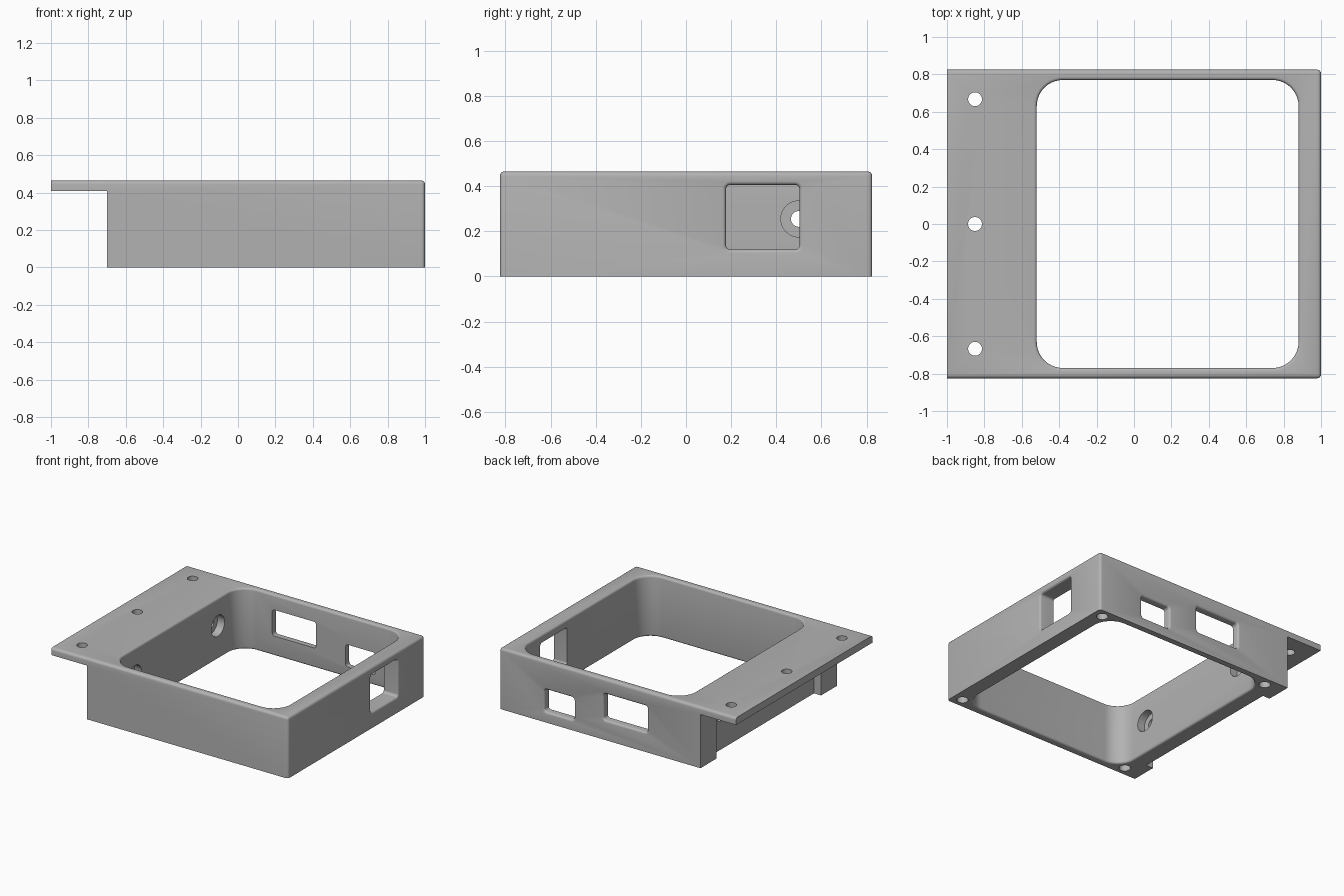
import bpy, bmesh, math

if "Cube" in bpy.data.objects:
    bpy.data.objects.remove(bpy.data.objects["Cube"])

HALF_Y, TOP, FLANGE_Z = 0.825, 0.465, 0.41
FILLET = 0.016

grey = bpy.data.materials.new("plain grey")
grey.use_nodes = True
colour = (0.45, 0.45, 0.45, 1)
grey.diffuse_color = colour
grey.node_tree.nodes["Principled BSDF"].inputs["Base Color"].default_value = colour


def make_object(name, bm):
    bmesh.ops.recalc_face_normals(bm, faces=bm.faces)
    mesh = bpy.data.meshes.new(name)
    bm.to_mesh(mesh)
    bm.free()
    mesh.materials.append(grey)
    obj = bpy.data.objects.new(name, mesh)
    bpy.context.collection.objects.link(obj)
    return obj


def ring(hu, hv, r, steps=10):
    """Outline of a rounded rectangle."""
    if r == 0:
        return [(hu, hv), (-hu, hv), (-hu, -hv), (hu, -hv)]
    pts = []
    for k, (su, sv) in enumerate([(1, 1), (-1, 1), (-1, -1), (1, -1)]):
        for i in range(steps + 1):
            a = (k + i / steps) * math.pi / 2
            pts.append((su * (hu - r) + r * math.cos(a), sv * (hv - r) + r * math.sin(a)))
    return pts


def cutter(axis, u, v, hu, hv, r, levels):
    """Loft a rounded rectangle along an axis; levels are (depth, growth)."""
    bm = bmesh.new()
    rings = []
    for d, grow in levels:
        pts = ring(hu + grow, hv + grow, r + grow if r else 0)
        place = {"X": lambda p: (d, u + p[0], v + p[1]),
                 "Y": lambda p: (u + p[0], d, v + p[1]),
                 "Z": lambda p: (u + p[0], v + p[1], d)}[axis]
        rings.append([bm.verts.new(place(p)) for p in pts])
    for a, b in zip(rings, rings[1:]):
        for i in range(len(a)):
            j = (i + 1) % len(a)
            bm.faces.new((a[i], a[j], b[j], b[i]))
    bm.faces.new(rings[0])
    bm.faces.new(rings[-1])
    bmesh.ops.remove_doubles(bm, verts=bm.verts, dist=1e-5)
    return make_object("cutter", bm)


def flare(surface, out, steps=4):
    """Levels of a rounded lip ending just outside a surface."""
    lip = []
    for i in range(steps + 1):
        a = i / steps * math.pi / 2
        lip.append((surface - out * FILLET * (1 - math.sin(a)), FILLET * (1 - math.cos(a))))
    return lip + [(surface + out * 0.05, FILLET)]


# Frame body with side flange: stepped profile swept across y
bm = bmesh.new()
profile = [(-1, TOP), (-1, FLANGE_Z), (-0.7, FLANGE_Z), (-0.7, 0), (1, 0), (1, TOP)]
face = bm.faces.new([bm.verts.new((x, -HALF_Y, z)) for x, z in profile])
swept = bmesh.ops.extrude_face_region(bm, geom=[face])["geom"]
bmesh.ops.translate(bm, vec=(0, 2 * HALF_Y, 0),
                    verts=[g for g in swept if isinstance(g, bmesh.types.BMVert)])


def is_rounded(e):
    a, b = (v.co for v in e.verts)
    on_top = min(a.z, b.z) > TOP - 0.001
    on_end = min(a.x, b.x) > 0.999
    return (on_top and max(a.x, b.x) > -0.99) or (on_end and abs(a.z - b.z) > 0.1)


bmesh.ops.recalc_face_normals(bm, faces=bm.faces)
bmesh.ops.bevel(bm, geom=[e for e in bm.edges if is_rounded(e)], offset=0.02,
                segments=4, profile=0.5, affect='EDGES')
frame = make_object("mounting_frame", bm)

cuts = []
# Large central opening, rounded at top and bottom
cuts.append(cutter("Z", 0.18, 0, 0.70, 0.77, 0.14, flare(0, -1)[::-1] + flare(TOP, 1)))
# Recess under the flange between the two end posts
cuts.append(cutter("Z", -0.72, 0, 0.08, 0.63, 0, [(-0.1, 0), (FLANGE_Z, 0)]))
# Left side window
cuts.append(cutter("X", 0.34, 0.263, 0.163, 0.143, 0.02, [(0.7, 0)] + flare(1, 1)))
# Back windows
cuts.append(cutter("Y", 0.495, 0.165, 0.125, 0.085, 0.02, [(0.6, 0)] + flare(HALF_Y, 1)))
cuts.append(cutter("Y", -0.065, 0.25, 0.185, 0.10, 0.02, [(0.6, 0)] + flare(HALF_Y, 1)))
# Flange screw holes
for y in (-0.667, 0, 0.667):
    cuts.append(cutter("Z", -0.85, y, 0.037, 0.037, 0.037, [(0.3, 0), (0.6, 0)]))
# Counterbored holes in the flange-side wall
for y in (-0.5, 0.5):
    cuts.append(cutter("X", y, 0.255, 0.035, 0.035, 0.035,
                       [(-0.8, 0), (-0.58, 0), (-0.58, 0.045), (-0.4, 0.045)]))
# Blind corner holes in the underside
for x in (-0.55, 0.922):
    for y in (-0.755, 0.755):
        cuts.append(cutter("Z", x, y, 0.04, 0.04, 0.04, [(-0.1, 0), (0.25, 0)]))

bpy.ops.object.select_all(action='DESELECT')
bpy.context.view_layer.objects.active = frame
frame.select_set(True)
for c in cuts:
    mod = frame.modifiers.new("cut", 'BOOLEAN')
    mod.operation, mod.solver, mod.object = 'DIFFERENCE', 'EXACT', c
    bpy.ops.object.modifier_apply(modifier=mod.name)
    bpy.data.objects.remove(c)
bpy.ops.object.shade_smooth_by_angle(angle=math.radians(30))
